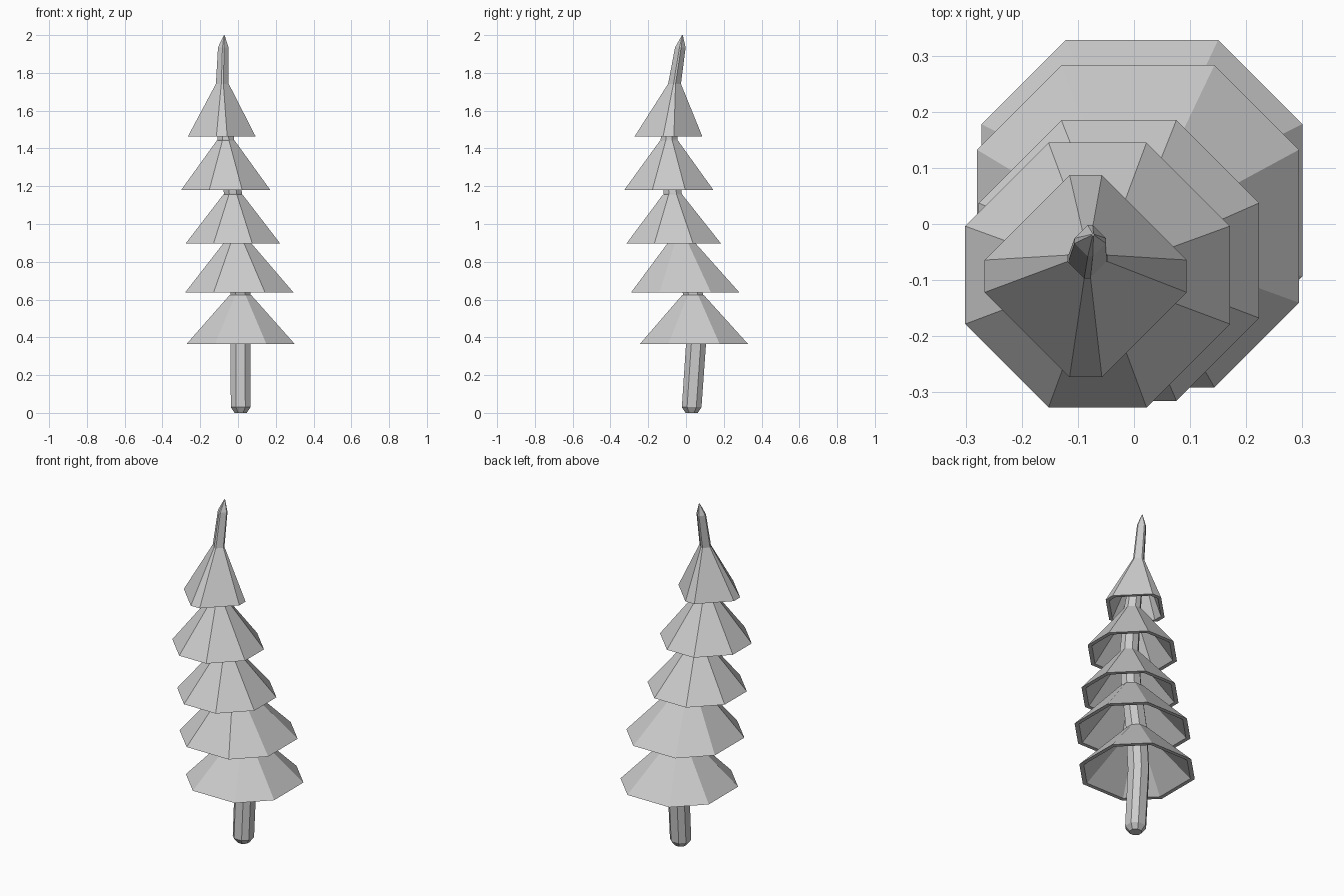
import bpy


def octagon(cx, cy, z, h, ratio):
    """Eight points: flats at distance h, half edge length h*ratio."""
    e = h * ratio
    pts = [(h, -e), (h, e), (e, h), (-e, h), (-h, e), (-h, -e), (-e, -h), (e, -h)]
    return [(cx + x, cy + y, z) for x, y in pts]


def loft(name, rings, closed=False):
    """Skin octagon rings; cap the ends, or join last ring to first."""
    verts = [p for r in rings for p in octagon(*r)]
    n = len(rings)
    faces = []
    for i in range(n if closed else n - 1):
        a, b = i * 8, ((i + 1) % n) * 8
        for k in range(8):
            j = (k + 1) % 8
            faces.append((a + k, a + j, b + j, b + k))
    if not closed:
        faces.append(tuple(range(7, -1, -1)))
        faces.append(tuple(range((n - 1) * 8, n * 8)))
    mesh = bpy.data.meshes.new(name)
    mesh.from_pydata(verts, [], faces)
    mesh.update()
    obj = bpy.data.objects.new(name, mesh)
    bpy.context.collection.objects.link(obj)
    return obj


# Bent trunk with bevelled foot and pointed spire: x, y, z, half width, edge ratio
loft("trunk", [
    (0.014, 0.030, 0.000, 0.032, 0.40),
    (0.014, 0.030, 0.030, 0.052, 0.47),
    (0.013, 0.053, 0.365, 0.053, 0.47),
    (0.013, 0.037, 0.630, 0.053, 0.47),
    (-0.004, -0.025, 0.910, 0.051, 0.45),
    (-0.027, -0.071, 1.165, 0.048, 0.41),
    (-0.065, -0.090, 1.450, 0.044, 0.37),
    (-0.083, -0.061, 1.740, 0.034, 0.16),
    (-0.078, -0.030, 1.935, 0.028, 0.16),
    (-0.073, -0.019, 2.000, 0.002, 0.40),
])

# Hollow branch skirts: bottom (x, y, z, half width, ratio), top (x, y, z, half width)
tiers = [
    ((0.014, 0.042, 0.365, 0.286, 0.475), (0.013, 0.037, 0.625, 0.056)),
    ((0.007, -0.004, 0.637, 0.287, 0.475), (-0.004, -0.025, 0.915, 0.060)),
    ((-0.027, -0.065, 0.897, 0.250, 0.410), (-0.027, -0.071, 1.157, 0.050)),
    ((-0.065, -0.091, 1.180, 0.236, 0.370), (-0.065, -0.090, 1.442, 0.047)),
    ((-0.086, -0.093, 1.462, 0.180, 0.160), (-0.083, -0.061, 1.740, 0.035)),
]
for i, ((x, y, z, h, q), (tx, ty, tz, th)) in enumerate(tiers):
    wall = 0.022
    drop = wall * (tz - z) / (h - th)
    loft(f"branch_skirt_{i + 1}", [
        (x, y, z, h, q),
        (tx, ty, tz, th, q),
        (tx, ty, tz - drop, th, q),
        (x, y, z, h - wall, q),
    ], closed=True)
